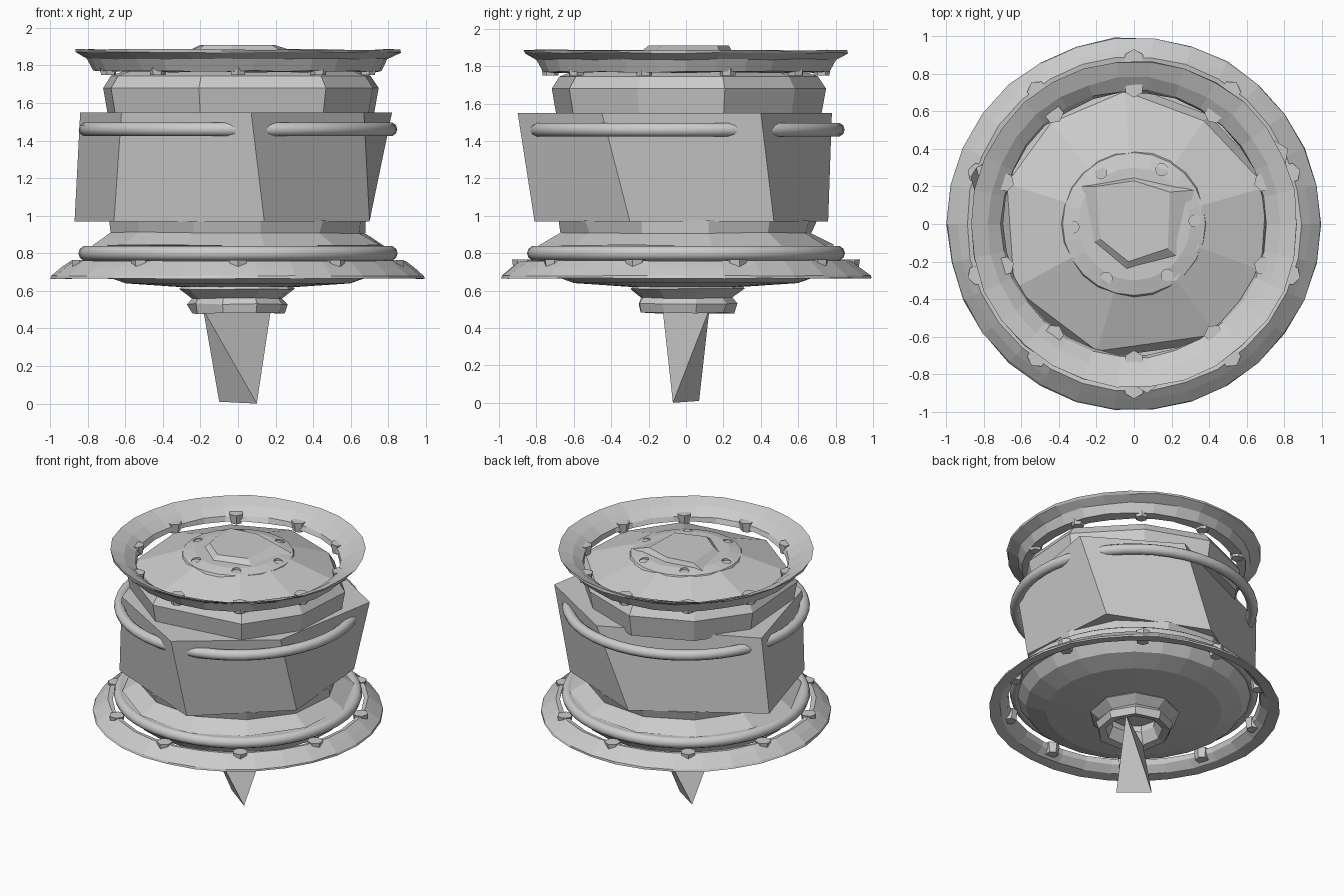
import bpy, bmesh, math, random
from mathutils import Vector

if "Cube" in bpy.data.objects:
    bpy.data.objects.remove(bpy.data.objects["Cube"])

random.seed(4)


def finish(name, bm):
    bmesh.ops.recalc_face_normals(bm, faces=bm.faces[:])
    me = bpy.data.meshes.new(name)
    bm.to_mesh(me)
    bm.free()
    ob = bpy.data.objects.new(name, me)
    bpy.context.collection.objects.link(ob)
    return ob


def loft(name, sections, closed=False):
    """Skin a stack of equal-length point loops."""
    bm = bmesh.new()
    rings = [[bm.verts.new(p) for p in s] for s in sections]
    n = len(rings[0])
    pairs = list(zip(rings, rings[1:]))
    if closed:
        pairs.append((rings[-1], rings[0]))
    else:
        bm.faces.new(rings[0])
        bm.faces.new(rings[-1])
    for a, b in pairs:
        for i in range(n):
            j = (i + 1) % n
            bm.faces.new((a[i], a[j], b[j], b[i]))
    return finish(name, bm)


def circle(r, z, n, turn=0.0, wobble=0.0):
    pts = []
    for i in range(n):
        a = 2 * math.pi * i / n + math.radians(turn)
        q = r + random.uniform(-wobble, wobble)
        pts.append((q * math.cos(a), q * math.sin(a), z + random.uniform(-wobble, wobble) * .5))
    return pts


def lathe(name, profile, n, turn=0.0, wobble=0.0, closed=False):
    return loft(name, [circle(r, z, n, turn, wobble) for r, z in profile], closed)


def torus(name, major, minor, z):
    bpy.ops.mesh.primitive_torus_add(major_radius=major, minor_radius=minor, location=(0, 0, z),
                                     major_segments=48, minor_segments=10)
    bpy.context.object.name = name
    bpy.ops.object.shade_smooth_by_angle(angle=math.radians(60))


def lugs(name, r, z0, z1, size):
    """Ten small chunky blocks spaced around a rim."""
    bm = bmesh.new()
    for k in range(10):
        a = math.radians(18 + 36 * k)
        c = Vector((r * math.cos(a), r * math.sin(a), 0))
        lo, hi = [], []
        for i in range(6):
            t = a + 2 * math.pi * i / 6
            d = Vector((math.cos(t), math.sin(t), 0))
            lo.append(bm.verts.new(c + d * size * .8 + Vector((0, 0, z0))))
            hi.append(bm.verts.new(c + d * size + Vector((0, 0, z1))))
        bm.faces.new(lo)
        bm.faces.new(hi)
        for i in range(6):
            j = (i + 1) % 6
            bm.faces.new((lo[i], lo[j], hi[j], hi[i]))
    return finish(name, bm)


# Six-sided twisted middle drum
low = [(.14, -.81), (.70, -.30), (.64, .47), (-.05, .76), (-.87, .25), (-.66, -.47)]
top = [(.07, -.90), (.67, -.45), (.82, .40), (.20, .78), (-.84, .30), (-.62, -.50)]
loft("middle_drum", [[(x, y, .97) for x, y in low], [(x, y, 1.55) for x, y in top]])

# Faceted waist below the drum and shoulder above it
lathe("lower_waist", [(.80, .84), (.68, .91), (.70, .975)], 12, 10, .01)
shoulder = [(.38, .56), (-.05, .72), (-.45, .55), (-.69, .22), (-.65, -.35), (-.2, -.69),
            (.45, -.6), (.69, -.25), (.72, .2)]
loft("upper_shoulder", [
    [(x, y, 1.52) for x, y in shoulder],
    [(x * 1.04, y * 1.04, 1.68) for x, y in shoulder],
    [(x * .98, y * .98, 1.745) for x, y in shoulder],
    [(x * .5, y * .5, 1.865) for x, y in shoulder]])

# Top hub plate with six bolt holes
hub = lathe("top_hub_plate", [(.40, 1.82), (.38, 1.86), (.30, 1.88)], 24)
bm = bmesh.new()
for k in range(6):
    a = math.radians(3 + 60 * k)
    r = bmesh.ops.create_cone(bm, cap_ends=True, segments=12, radius1=.032, radius2=.032, depth=.05)
    bmesh.ops.translate(bm, verts=r["verts"], vec=(.325 * math.cos(a), .325 * math.sin(a), 1.875))
cutter = finish("bolt_hole_cutter", bm)
cutter.hide_render = True
cutter.hide_viewport = True
mod = hub.modifiers.new("bolt_holes", "BOOLEAN")
mod.object = cutter
mod.solver = "EXACT"

# Raised faceted cap in the middle of the hub
loft("hub_cap", [
    [(x, y, 1.87) for x, y in [(.32, .18), (0, .25), (-.28, .2), (-.22, -.1), (-.04, -.25), (.24, -.18)]],
    [(x, y, 1.91) for x, y in [(.19, .17), (0, .23), (-.2, .2), (-.18, -.08), (-.03, -.2), (.18, -.13)]]])

# Upper flared rim, floating around the top
lathe("upper_rim", [(.87, 1.885), (.865, 1.87), (.80, 1.835), (.765, 1.77), (.70, 1.765),
                    (.71, 1.80), (.78, 1.85)], 30, 0, .007, closed=True)
lugs("upper_rim_lugs", .725, 1.75, 1.82, .052)

# Lower flared rim
lathe("lower_rim", [(.995, .665), (.99, .68), (.935, .725), (.89, .76), (.86, .755),
                    (.87, .72), (.92, .675)], 30, 0, .004, closed=True)
lugs("lower_rim_lugs", .875, .69, .765, .055)

# Rounded bead rings
torus("upper_bead", .81, .038, 1.46)
torus("lower_bead", .81, .04, .80)

# Dished pan underneath
lathe("lower_pan", [(.30, .62), (.60, .64), (.74, .69), (.80, .77), (.80, .835)], 24, 5)

# Recessed lower hub
lathe("lower_hub", [(.20, .49), (.25, .48), (.27, .53), (.245, .56), (.31, .61), (.29, .64),
                    (.17, .64), (.16, .57)], 9, 12, .008, closed=True)

# Four-cornered twisted spike
bm = bmesh.new()
v = [bm.verts.new(p) for p in [(-.185, -.125, .50), (.175, .125, .50), (.10, -.07, 0), (-.10, .07, .01)]]
for f in ((0, 1, 2), (0, 1, 3), (0, 2, 3), (1, 2, 3)):
    bm.faces.new([v[i] for i in f])
finish("spike", bm)
